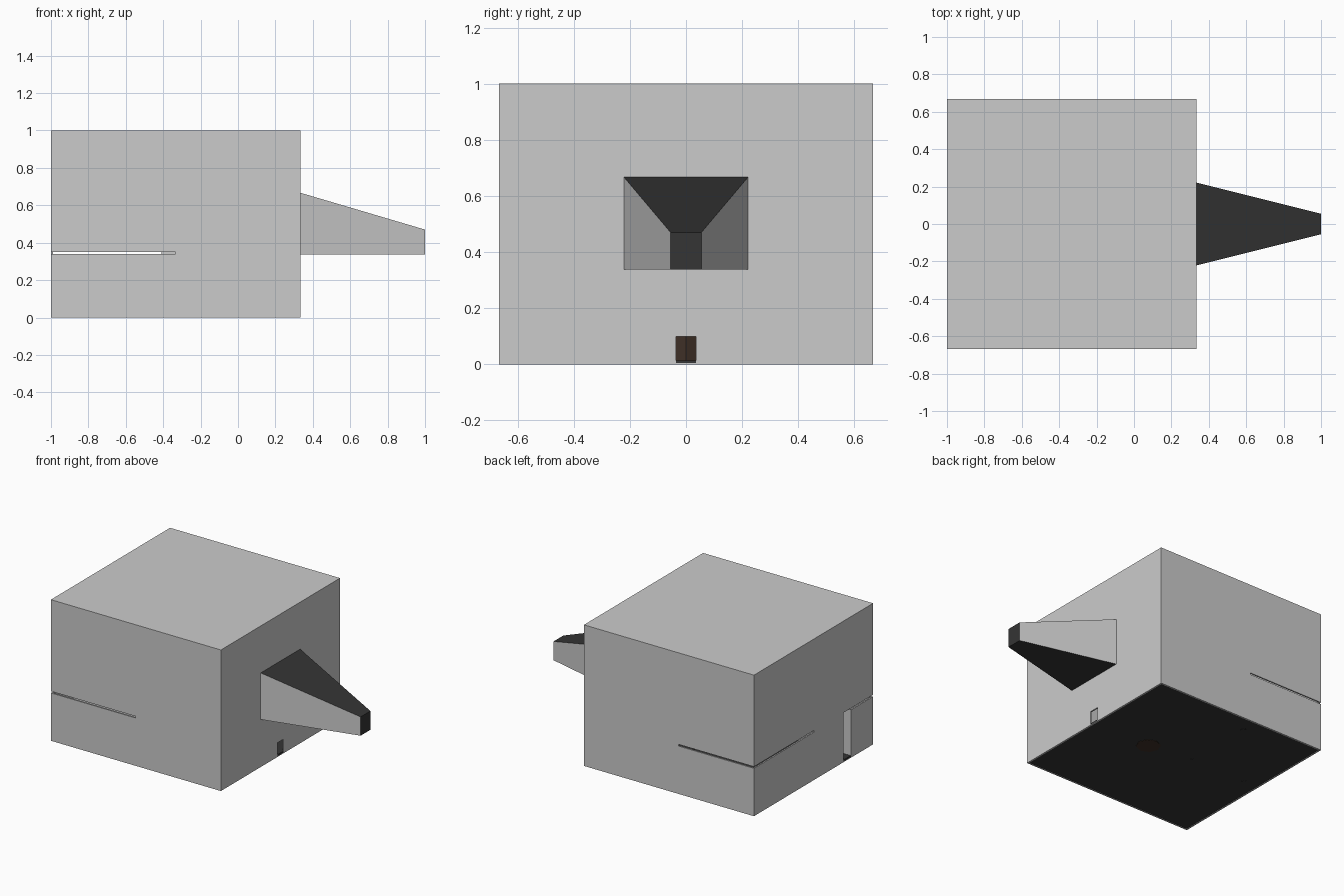
import bpy, bmesh, math

if "Cube" in bpy.data.objects:
    bpy.data.objects.remove(bpy.data.objects["Cube"])


def material(name, color):
    m = bpy.data.materials.new(name)
    m.diffuse_color = (*color, 1)
    m.use_nodes = True
    m.node_tree.nodes["Principled BSDF"].inputs["Base Color"].default_value = m.diffuse_color
    return m


dark = material("dark", (0.035, 0.035, 0.035))
brown = material("dark_brown", (0.05, 0.03, 0.02))


def finish(name, bm, mats=()):
    bmesh.ops.recalc_face_normals(bm, faces=bm.faces)
    me = bpy.data.meshes.new(name)
    bm.to_mesh(me)
    bm.free()
    for m in mats:
        me.materials.append(m)
    ob = bpy.data.objects.new(name, me)
    bpy.context.collection.objects.link(ob)
    return ob


def box(name, x, y, z, mats=()):
    bm = bmesh.new()
    bmesh.ops.create_cube(bm, size=1)
    for v in bm.verts:
        v.co = [(r[0] + r[1]) / 2 + c * (r[1] - r[0]) for r, c in zip((x, y, z), v.co)]
    return finish(name, bm, mats)


def peg(name, x, y, radius, height, sides, mat):
    bm = bmesh.new()
    bmesh.ops.create_cone(bm, cap_ends=True, segments=sides, radius1=radius,
                          radius2=radius, depth=height)
    bmesh.ops.translate(bm, verts=bm.verts, vec=(x, y, height / 2))
    return finish(name, bm, [mat])


def cut(target, x, y, z):
    cutter = box("cutter", x, y, z)
    cutter.hide_render = True
    mod = target.modifiers.new("cut", 'BOOLEAN')
    mod.operation, mod.solver, mod.object = 'DIFFERENCE', 'EXACT', cutter
    bpy.context.view_layer.objects.active = target
    bpy.ops.object.modifier_apply(modifier=mod.name)
    bpy.data.objects.remove(cutter)


X0, X1, Y, T = -1.0, 0.333, 0.667, 0.01
slot = (0.339, 0.351)

# Hollow main shell
shell = box("shell", (X0, X1), (-Y, Y), (0, 1))
cut(shell, (X0 + T, X1 - T), (-Y + T, Y - T), (-0.1, 1 - T))
# Slots round the front, left and back walls
cut(shell, (-1.1, -0.335), (-0.8, -0.64), slot)
cut(shell, (-1.1, -0.41), (0.64, 0.8), slot)
cut(shell, (-1.1, -0.97), (-0.005, 0.8), slot)
cut(shell, (-1.1, -0.97), (-0.8, -0.42), slot)
# Doorways in the left and right walls
cut(shell, (-1.1, -0.95), (-0.42, -0.335), (0.004, 0.351))
cut(shell, (0.3, 0.4), (-0.035, 0.035), (0.004, 0.1))

# Dark floor
box("floor", (X0 + 0.002, X1 - 0.002), (-Y + 0.002, Y - 0.002), (0.002, 0.014), [dark])

# Passage wall beside the left doorway
box("passage_wall", (X0 + T, -0.335), (-0.43, -0.42), (0.014, 0.339))

# Pegs through the floor
peg("centre_post", -0.12, 0, 0.08, 0.2, 8, brown)
for px, py in ((-0.455, 0.545), (-0.455, 0.04), (-0.885, 0.04)):
    peg("small_peg", px, py, 0.018, 0.12, 8, dark)

# Tapered snout: grey sides, dark top, bottom and end
bm = bmesh.new()
rings = []
for x, w, top in ((X1 - 0.003, 0.222, 0.668), (1.0, 0.055, 0.47)):
    rings.append([bm.verts.new((x, y, z)) for y, z in
                  ((-w, 0.337), (w, 0.337), (w, top), (-w, top))])
for i in range(4):
    j = (i + 1) % 4
    f = bm.faces.new((rings[0][i], rings[0][j], rings[1][j], rings[1][i]))
    f.material_index = 1 if i in (0, 2) else 0
bm.faces.new(rings[0])
bm.faces.new(rings[1]).material_index = 1
finish("snout", bm, [material("grey", (0.8, 0.8, 0.8)), dark])
